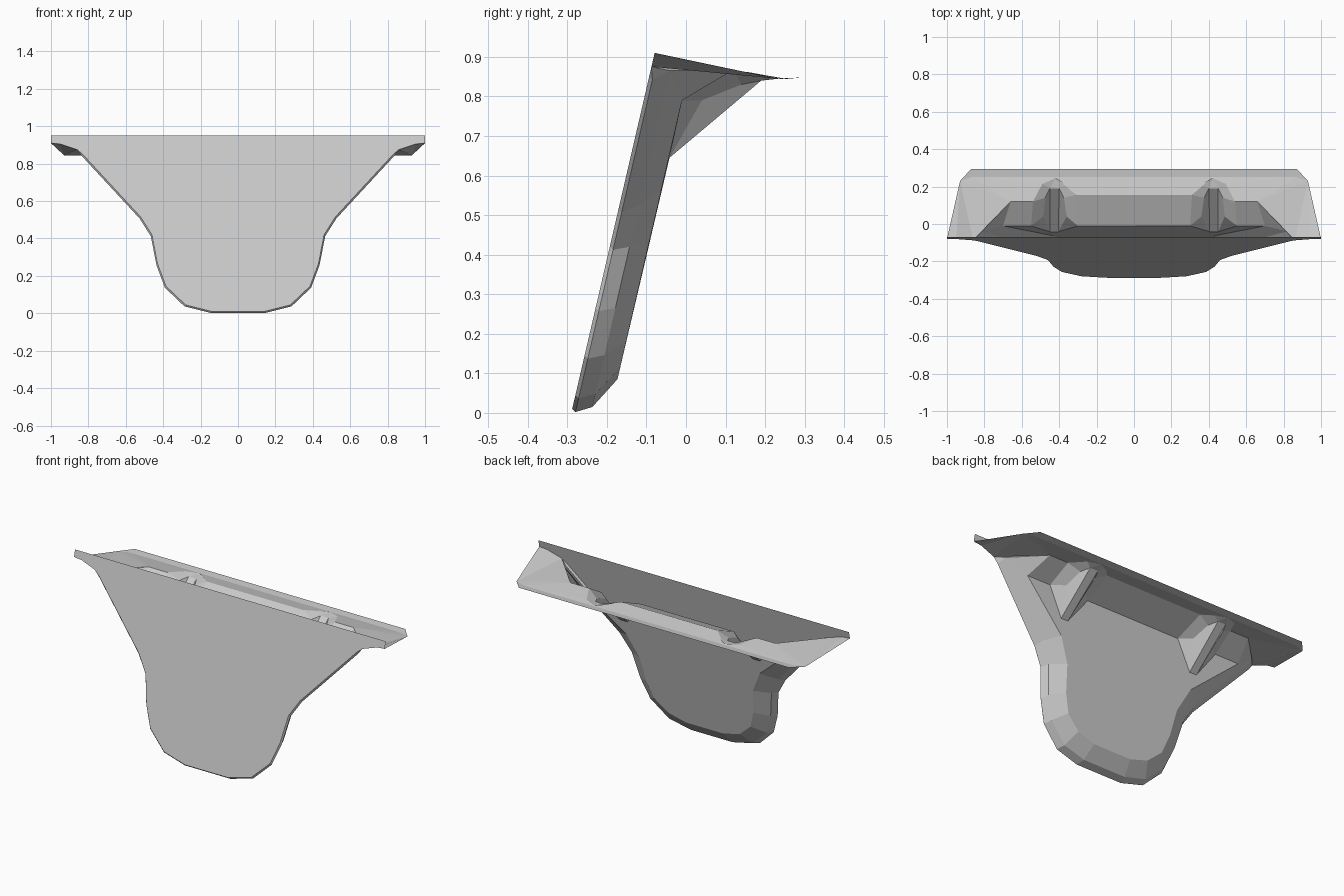
import bpy, bmesh
from mathutils import Vector

if "Cube" in bpy.data.objects:
    bpy.data.objects.remove(bpy.data.objects["Cube"])


def on_plane(points, depth=0.0):
    """Lift (x, z) points onto the leaning front plane, moved back by depth."""
    return [Vector((x, -0.29 + 0.2316 * z + depth, z)) for x, z in points]


def strip(a, b):
    return [[a[i], a[i + 1], b[i + 1], b[i]] for i in range(len(a) - 1)]


def part(name, faces, outward):
    """Build half a sheet part, face it outward and mirror it across x."""
    bm = bmesh.new()
    for f in faces:
        bm.faces.new([bm.verts.new(p) for p in f])
    bmesh.ops.remove_doubles(bm, verts=bm.verts[:], dist=0.0005)
    bmesh.ops.recalc_face_normals(bm, faces=bm.faces[:])
    total = sum(((f.normal * f.calc_area()) for f in bm.faces), Vector())
    if total.dot(Vector(outward)) < 0:
        bmesh.ops.reverse_faces(bm, faces=bm.faces[:])
    mesh = bpy.data.meshes.new(name)
    bm.to_mesh(mesh)
    bm.free()
    ob = bpy.data.objects.new(name, mesh)
    bpy.context.collection.objects.link(ob)
    mod = ob.modifiers.new("mirror", 'MIRROR')
    mod.use_clip = True
    mod.merge_threshold = 0.0005
    return ob


# Half outlines of the leaning plate: front edge, lip, rim, back panel
edge_xz = [(0, .01), (.14, .01), (.28, .045), (.385, .145), (.43, .265),
           (.46, .42), (.52, .515), (.83, .85)]
front = on_plane(edge_xz)
lip = on_plane([(x + (.006 if x else 0), z - .008) for x, z in edge_xz], 0.01)
rim = on_plane([(0, .015), (.135, .015), (.27, .048), (.375, .146), (.42, .265),
                (.45, .42), (.51, .525), (.82, .865)], 0.05)
back = on_plane([(0, .085), (.12, .085), (.23, .115), (.31, .185), (.345, .285),
                 (.365, .43), (.43, .56), (.70, .79)], 0.097)
ear = on_plane([(.86, .875), (.95, .905), (1, .91)])
top = on_plane([(1, .95), (0, .95)])

# Front panel: one flat sheet
part("front_panel", [front + ear + top], (0, -1, 0.2))

# Rounded rim running round the plate to the back panel
faces = strip(front, lip) + strip(lip, rim) + strip(rim, back)
faces += [[front[-1], lip[-1], ear[0]], [lip[-1], rim[-1], ear[0]]]
part("edge_rim", faces, (0, 1, -0.3))

# Key points where the back panel, webs and brackets meet the shelf
mid, a_in, a_out = on_plane([(0, .79), (.30, .79), (.55, .79)], 0.097)
tip_in, tip_out = on_plane([(.405, .645), (.45, .645)], 0.099)
s0, s1, s2, s3, s4, s5, s6 = [Vector(p) for p in (
    (0, .155, .862), (.31, .155, .862), (.36, .21, .852), (.42, .245, .846),
    (.49, .215, .851), (.54, .12, .867), (.66, .12, .867))]

# Back panel, notched where the brackets sit
part("back_panel", [back + [a_out, tip_out, tip_in, a_in, mid]], (0, 1, -0.2))

# Sloping webs joining the back panel to the shelf
part("shelf_web", [[mid, a_in, s1, s0], [a_out, back[-1], s6, s5],
                   [back[-1], rim[-1], s6]], (0, 0.5, -1))

# Two wedge brackets with a narrow ridge
n = [Vector(p) for p in ((.36, .04, .79), (.375, .14, .83), (.40, .19, .84),
                         (.45, .19, .84), (.475, .14, .83), (.485, .04, .79))]
part("bracket", [
    [a_in, tip_in, n[0]], [a_in, n[0], n[1], s1], [s1, n[1], n[2], s2],
    [s2, n[2], s3], [n[2], n[3], s3], [n[3], s4, s3], [n[3], n[4], s5, s4],
    [n[4], n[5], a_out, s5], [n[5], tip_out, a_out],
    [tip_in, n[2], n[1], n[0]], [tip_in, tip_out, n[3], n[2]],
    [tip_out, n[5], n[4], n[3]]], (0, 1, -1))

# Top shelf with a slightly upturned back strip
side = Vector((.93, .23, .845))
fold, fold_mid, fold_c = [Vector((x, .25, .844)) for x in (.87, .42, 0)]
end, end_mid, end_c = [Vector((x, .295, .848)) for x in (.87, .42, 0)]
part("top_shelf", [
    [ear[2], ear[1], side], [ear[1], ear[0], side], [ear[0], rim[-1], s6],
    [ear[0], s6, side], [s6, fold, side], [s6, s5, s4, fold],
    [s4, s3, fold_mid, fold], [s3, s2, fold_mid], [s2, s1, fold_mid],
    [s1, s0, fold_c, fold_mid], [side, fold, end],
    [fold, fold_mid, end_mid, end], [fold_mid, fold_c, end_c, end_mid]], (0, 0, 1))
